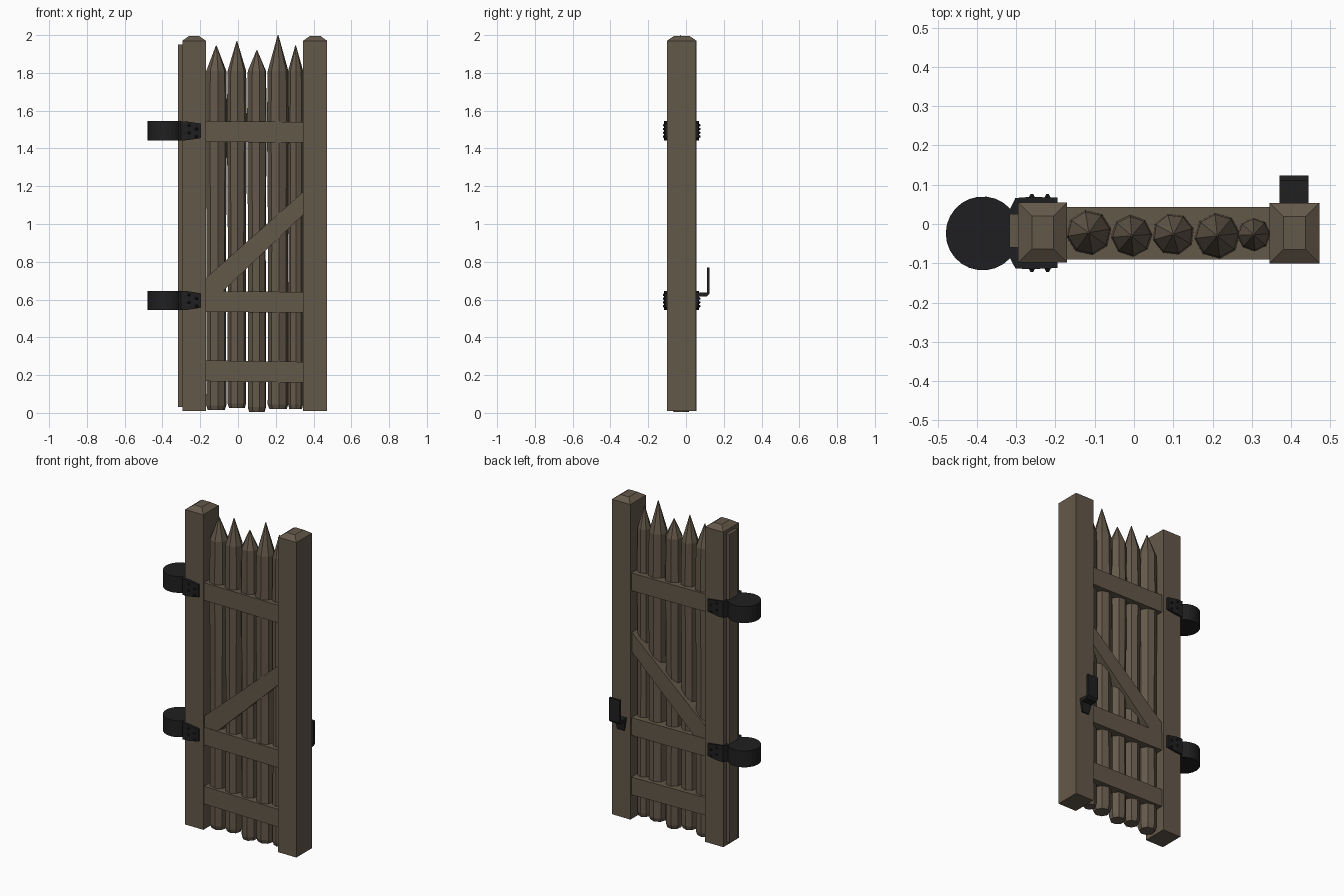
import bpy, bmesh, math, random
from mathutils import Matrix

if "Cube" in bpy.data.objects:
    bpy.data.objects.remove(bpy.data.objects["Cube"])

random.seed(4)


def material(name, rgb):
    m = bpy.data.materials.new(name)
    m.diffuse_color = (*rgb, 1)
    m.use_nodes = True
    m.node_tree.nodes["Principled BSDF"].inputs["Base Color"].default_value = m.diffuse_color
    return m


WOOD = material("weathered wood", (0.127, 0.098, 0.068))
IRON = material("black iron", (0.014, 0.014, 0.015))


def finish(bm, name, mat):
    bmesh.ops.recalc_face_normals(bm, faces=bm.faces)
    me = bpy.data.meshes.new(name)
    bm.to_mesh(me)
    bm.free()
    me.materials.append(mat)
    ob = bpy.data.objects.new(name, me)
    bpy.context.collection.objects.link(ob)
    return ob


def rings(name, mat, loops):
    """Skin a list of equal-length vertex loops and cap both ends."""
    bm = bmesh.new()
    vs = [[bm.verts.new(p) for p in loop] for loop in loops]
    n = len(vs[0])
    for a, b in zip(vs, vs[1:]):
        for i in range(n):
            j = (i + 1) % n
            bm.faces.new((a[i], a[j], b[j], b[i]))
    bm.faces.new(vs[0])
    bm.faces.new(vs[-1])
    return finish(bm, name, mat)


def rect(x0, x1, y0, y1, z, inset=0):
    x0, x1, y0, y1 = x0 + inset, x1 - inset, y0 + inset, y1 - inset
    return [(x0, y0, z), (x1, y0, z), (x1, y1, z), (x0, y1, z)]


def board(name, profile, y0, y1):
    """Extrude an xz outline through y."""
    return rings(name, WOOD, [[(x, y, z) for x, z in profile] for y in (y0, y1)])


# Side posts with chamfered tops, plus the hinge-side strip
for name, x0, x1, y0, y1 in (("hinge_post", -0.295, -0.17, -0.098, 0.055),
                             ("latch_post", 0.345, 0.472, -0.1, 0.054)):
    rings(name, WOOD, [rect(x0, x1, y0, y1, 0.01),
                       rect(x0, x1, y0, y1, 1.97),
                       rect(x0, x1, y0, y1, 1.995, 0.035)])
rings("hinge_side_strip", WOOD, [rect(-0.317, -0.28, -0.06, 0.025, 0.03),
                                 rect(-0.317, -0.28, -0.06, 0.025, 1.95)])

# Sharpened stakes: x, y, radius, bottom, tip
stakes = ((-0.115, -0.022, 0.058, 0.015, 1.945),
          (-0.006, -0.030, 0.053, 0.025, 1.968),
          (0.100, -0.026, 0.054, 0.005, 1.92),
          (0.212, -0.030, 0.059, 0.02, 2.0),
          (0.305, -0.027, 0.043, 0.02, 1.945))
for k, (cx, cy, r, z0, tip) in enumerate(stakes):
    turn = random.uniform(0, 0.7)
    loops = []
    for rad, z in ((r * 0.78, z0), (r * 0.93, z0 + 0.025), (r * 0.9, 0.9),
                   (r, 1.55), (r * 0.93, 1.81), (0.002, tip)):
        loops.append([(cx + rad * math.cos(turn + i * math.tau / 8),
                       cy + rad * math.sin(turn + i * math.tau / 8), z)
                      for i in range(8)])
    rings(f"stake_{k + 1}", WOOD, loops)

# Cross rails and diagonal brace
for name, zl, zr in (("top_rail", 1.49, 1.485), ("middle_rail", 0.59, 0.585),
                     ("bottom_rail", 0.223, 0.215)):
    board(name, [(-0.18, zl - 0.055), (0.36, zr - 0.055),
                 (0.36, zr + 0.055), (-0.18, zl + 0.055)], -0.09, 0.043)
board("diagonal_brace", [(-0.175, 0.62), (-0.105, 0.62), (0.36, 1.064),
                         (0.36, 1.183), (-0.175, 0.71)], -0.087, 0.04)

# Iron hinges: round collar running into straps that clasp the post
for name, zc in (("top_hinge", 1.493), ("lower_hinge", 0.595)):
    outline = []
    for i in range(21):
        a = math.radians(42 + i * 276 / 20)
        outline.append((-0.385 + 0.094 * math.cos(a), -0.024 + 0.094 * math.sin(a), 0.051))
    outline += [(-0.302, -0.113, 0.051), (-0.265, -0.115, 0.049), (-0.195, -0.112, 0.038),
                (-0.195, 0.067, 0.038), (-0.265, 0.069, 0.049), (-0.302, 0.066, 0.051)]
    rings(name, IRON, [[(x, y, zc + s * h) for x, y, h in outline] for s in (-1, 1)])
    # Stud heads on both strap faces
    bm = bmesh.new()
    for side, y in ((1, 0.070), (-1, -0.116)):
        for i, dz in enumerate((-0.03, -0.01, 0.01, 0.03)):
            mat = (Matrix.Translation((-0.26 if i % 2 else -0.22, y, zc + dz))
                   @ Matrix.Rotation(-side * math.pi / 2, 4, 'X'))
            bmesh.ops.create_cone(bm, cap_ends=True, segments=6, radius1=0.011,
                                  radius2=0.004, depth=0.012, matrix=mat)
    finish(bm, name + "_studs", IRON)

# Latch hook on the back of the latch post: tapered mount, then an upturned arm
hook = ((0.048, 0.555, 0.024), (0.062, 0.555, 0.024), (0.070, 0.615, 0.036),
        (0.112, 0.617, 0.037), (0.124, 0.63, 0.037), (0.124, 0.77, 0.037),
        (0.110, 0.77, 0.037), (0.110, 0.637, 0.037), (0.048, 0.637, 0.037))
rings("latch_hook", IRON, [[(0.407 + s * w, y, z) for y, z, w in hook] for s in (-1, 1)])
